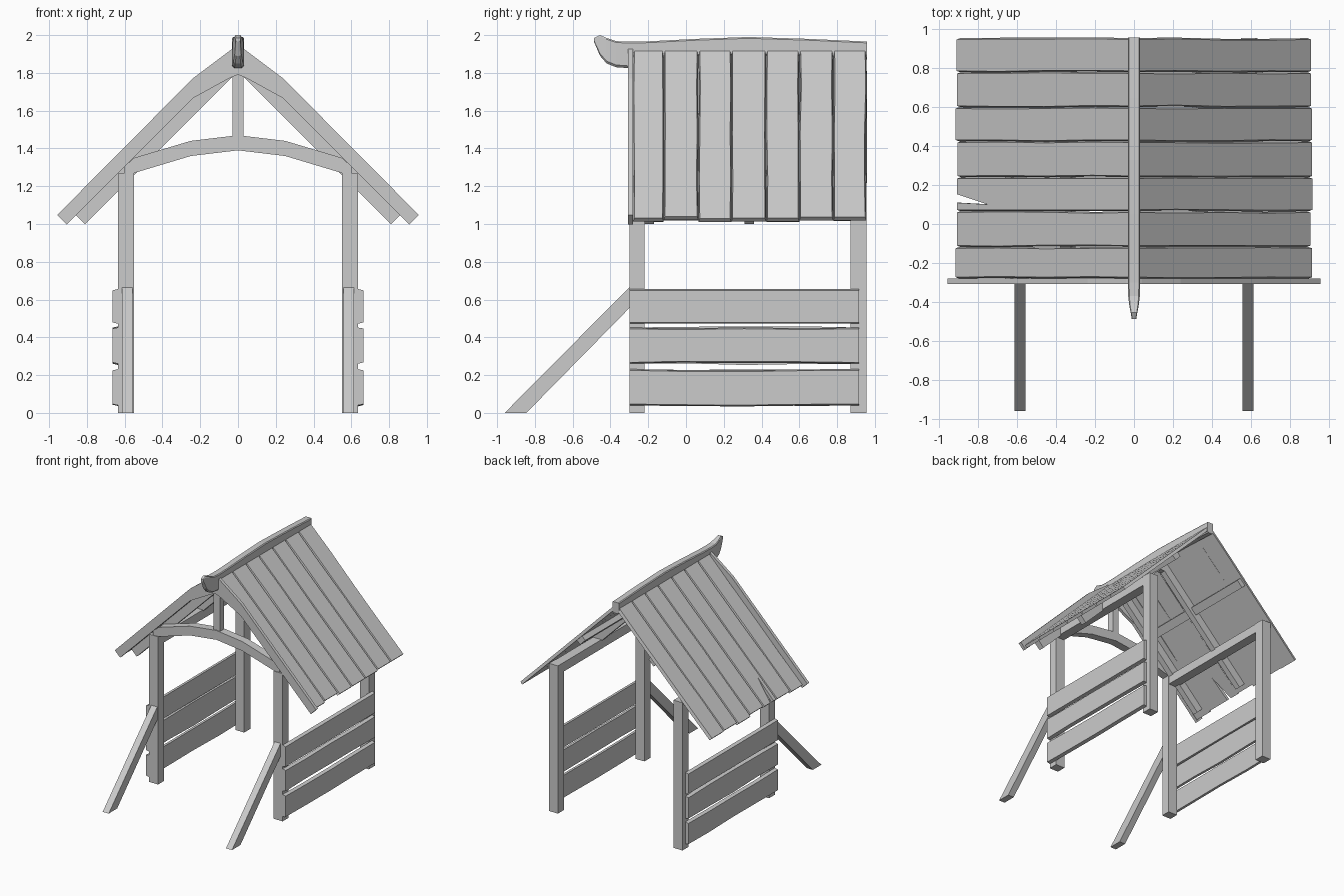
import bpy, bmesh, random
from mathutils import Matrix, Vector

if "Cube" in bpy.data.objects:
    bpy.data.objects.remove(bpy.data.objects["Cube"])

random.seed(4)
R = 0.5 ** 0.5


def solid(name, low, high):
    """Join two matching rings of points into a closed solid."""
    bm = bmesh.new()
    a = [bm.verts.new(p) for p in low]
    b = [bm.verts.new(p) for p in high]
    bm.faces.new(a)
    bm.faces.new(b)
    for i in range(len(a)):
        j = (i + 1) % len(a)
        bm.faces.new((a[i], a[j], b[j], b[i]))
    bmesh.ops.recalc_face_normals(bm, faces=bm.faces)
    me = bpy.data.meshes.new(name)
    bm.to_mesh(me)
    bm.free()
    ob = bpy.data.objects.new(name, me)
    bpy.context.collection.objects.link(ob)
    return ob


def box(name, x, y, z):
    ring = [(x[0], y[0]), (x[1], y[0]), (x[1], y[1]), (x[0], y[1])]
    return solid(name, [(*p, z[0]) for p in ring], [(*p, z[1]) for p in ring])


def prism_xz(name, half, y0, y1):
    """Right-half outline in x, z, mirrored to the left and extruded along y."""
    n = len(half)
    left = [(-x, z) for x, z in reversed(half) if x > 1e-4]
    ring = half + left
    return solid(name, [(x, y0, z) for x, z in ring], [(x, y1, z) for x, z in ring])


def plank(name, origin, along, across, length, width, thick, wobble, split=False):
    """Rough board: wavy long edges, outer face slightly smaller than the inner."""
    u, v = Vector(along), Vector(across)
    n = u.cross(v)
    steps = [0, 0.22, 0.5, 0.76, 1]

    def edge(base):
        return [(s * length, base + (random.uniform(-wobble, wobble) if 0 < s < 1 else 0))
                for s in steps]
    lo, hi = edge(0), edge(width)
    ring = lo + ([(length, width * .5), (length - .22, width * .8), (length, width * .75)]
                 if split else []) + hi[::-1]
    ins = 0.007

    def outer(i, p):
        if i < 5:
            return p[0], p[1] + ins
        if i >= len(ring) - 5:
            return p[0], p[1] - ins
        return p
    o = Vector(origin)
    low = [o + u * p[0] + v * p[1] for p in ring]
    high = [o + u * q[0] + v * q[1] + n * thick
            for q in (outer(i, p) for i, p in enumerate(ring))]
    return solid(name, low, high)


roof_y = [-.28, -.118, .066, .24, .425, .6, .78, .955]
brace = [(-.96, 0), (-.845, 0), (-.29, .565), (-.29, .675)]

for s, side in ((1, "right"), (-1, "left")):
    def span(a, b):
        return tuple(sorted((s * a, s * b)))

    # Posts, top plate and purlin
    box(side + "_front_post", span(.55, .635), (-.30, -.22), (0, 1.27))
    box(side + "_back_post", span(.55, .635), (.87, .955), (0, 1.27))
    box(side + "_top_plate", span(.552, .633), (-.23, .88), (1.19, 1.268))
    ring = [(.33, 1.58), (.38, 1.53), (.35, 1.50), (.30, 1.55)]
    solid(side + "_purlin", [(s * x, -.2, z) for x, z in ring],
          [(s * x, .94, z) for x, z in ring])

    # Slanted front brace
    x0, x1 = span(.558, .615)
    solid(side + "_front_brace", [(x0, y, z) for y, z in brace],
          [(x1, y, z) for y, z in brace])

    # Side wall boards
    for i, (z0, z1) in enumerate(((.04, .232), (.26, .452), (.472, .656))):
        w = 0 if i == 2 else .007
        start, d = ((.634, -.30, z0), (0, 1, 0)) if s > 0 else ((-.634, .915, z0), (0, -1, 0))
        plank(f"{side}_wall_board_{i}", start, d, (0, 0, 1), 1.215, z1 - z0, .03, w)

    # Roof boards running down the slope
    for i in range(7):
        y0, y1 = roof_y[i], roof_y[i + 1]
        length = (.893 + random.uniform(-.006, .006)) / R
        if s > 0:
            o, across = (0, y0, 1.91), (0, 1, 0)
        else:
            o, across = (0, y1, 1.91), (0, -1, 0)
        split = s < 0 and i == 2
        w = 0 if split else .004
        plank(f"{side}_roof_board_{i}", o, (s * R, 0, -R), across,
              length, y1 - y0, .026, w, split)

# Bowed gable boards on the front
prism_xz("gable_boards", [(0, 1.79), (.04, 1.775), (.24, 1.665), (.907, .998), (.957, 1.048),
                          (.24, 1.77), (.04, 1.92), (0, 1.945)], -.307, -.28)

# Rafter pairs below the boards
for name, y0, y1 in (("front_rafters", -.22, -.17), ("middle_rafters", .31, .36)):
    prism_xz(name, [(0, 1.79), (.02, 1.79), (.81, 1.0), (.86, 1.05), (0, 1.91)], y0, y1)

# Arched tie beam and king post
prism_xz("arched_beam", [(0, 1.39), (.25, 1.36), (.55, 1.27), (.60, 1.25), (.60, 1.305),
                         (.55, 1.35), (.25, 1.44), (0, 1.47)], -.295, -.225)
box("king_post", (-.03, .03), (-.288, -.23), (1.44, 1.80))

# Carved ridge beam with a curled, tapering nose: (y, bottom z, top z, half width)
sections = [(-.487, 1.965, 1.985, .012), (-.455, 1.89, 2.0, .017), (-.42, 1.85, 1.985, .024),
            (-.37, 1.83, 1.968, .03), (-.30, 1.825, 1.965, .031), (-.2, 1.86, 1.967, .031),
            (.05, 1.885, 1.98, .031), (.33, 1.89, 1.99, .031), (.65, 1.885, 1.98, .031),
            (.957, 1.87, 1.966, .031)]
bm = bmesh.new()
rings = []
for y, zb, zt, w in sections:
    c = min(.012, (zt - zb) * .3)
    pts = [(-w * .6, zb), (w * .6, zb), (w, zb + c), (w, zt - c * .6), (w * .8, zt),
           (-w * .8, zt), (-w, zt - c * .6), (-w, zb + c)]
    rings.append([bm.verts.new((x, y, z)) for x, z in pts])
for a, b in zip(rings, rings[1:]):
    for i in range(8):
        j = (i + 1) % 8
        bm.faces.new((a[i], a[j], b[j], b[i]))
bm.faces.new(rings[0])
bm.faces.new(rings[-1])
bmesh.ops.recalc_face_normals(bm, faces=bm.faces)
me = bpy.data.meshes.new("ridge_beam")
bm.to_mesh(me)
bm.free()
bpy.context.collection.objects.link(bpy.data.objects.new("ridge_beam", me))
